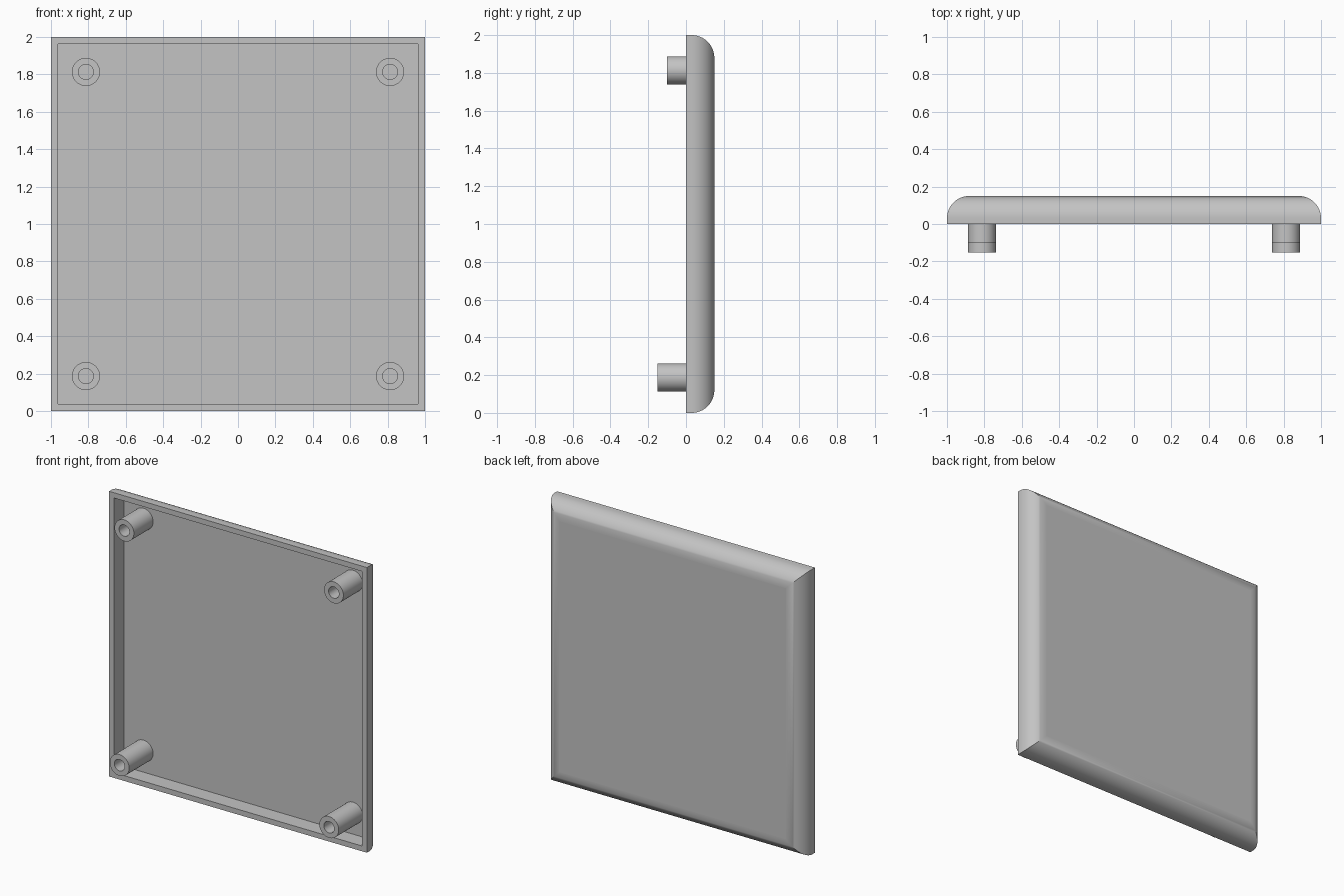
import bpy, bmesh, math

if "Cube" in bpy.data.objects:
    bpy.data.objects.remove(bpy.data.objects["Cube"], do_unlink=True)

GREY = (0.55, 0.55, 0.55, 1)
mat = bpy.data.materials.new("plain grey")
mat.use_nodes = True
mat.diffuse_color = GREY
mat.node_tree.nodes["Principled BSDF"].inputs["Base Color"].default_value = GREY

FLOOR = 0.113   # depth of the front recess
BACK = 0.15
FILLET = 0.12


def loft(name, profile, sides, centre, phase=0.0):
    """Sweep (radius, y) pairs around the y axis at centre and cap both ends."""
    bm = bmesh.new()
    rings = []
    for r, y in profile:
        angles = [phase + math.tau * i / sides for i in range(sides)]
        rings.append([bm.verts.new((centre[0] + r * math.cos(a), y,
                                    centre[1] + r * math.sin(a))) for a in angles])
    for a, b in zip(rings, rings[1:]):
        for i in range(sides):
            j = (i + 1) % sides
            bm.faces.new((a[i], a[j], b[j], b[i]))
    bm.faces.new(rings[0])
    bm.faces.new(rings[-1])
    bmesh.ops.recalc_face_normals(bm, faces=bm.faces)
    mesh = bpy.data.meshes.new(name)
    bm.to_mesh(mesh)
    bm.free()
    mesh.materials.append(mat)
    obj = bpy.data.objects.new(name, mesh)
    bpy.context.collection.objects.link(obj)
    bpy.ops.object.select_all(action='DESELECT')
    obj.select_set(True)
    bpy.context.view_layer.objects.active = obj
    bpy.ops.object.shade_smooth_by_angle(angle=math.radians(30))
    # keep the end caps perfectly flat
    for face in list(mesh.polygons)[-2:]:
        face.use_smooth = False
    return obj


# Square tray: recess wall, rim, short straight side, then rounded back edge
tray = [(0.963, FLOOR), (0.963, 0), (1, 0)]
STEPS = 16
for i in range(STEPS + 1):
    t = math.pi / 2 * i / STEPS
    tray.append((1 - FILLET + FILLET * math.cos(t),
                 BACK - FILLET + FILLET * math.sin(t)))
loft("cover_panel", [(r * math.sqrt(2), y) for r, y in tray], 4, (0, 1), math.pi / 4)

# Hollow mounting posts, the lower pair longer than the upper
for level, z, tip in (("upper", 1.813, -0.1), ("lower", 0.187, -0.152)):
    for side, x in (("left", 0.813), ("right", -0.813)):
        loft(f"{level}_{side}_post",
             [(0.075, FLOOR + 0.01), (0.075, tip), (0.04, tip), (0.04, FLOOR - 0.002)],
             48, (x, z))
